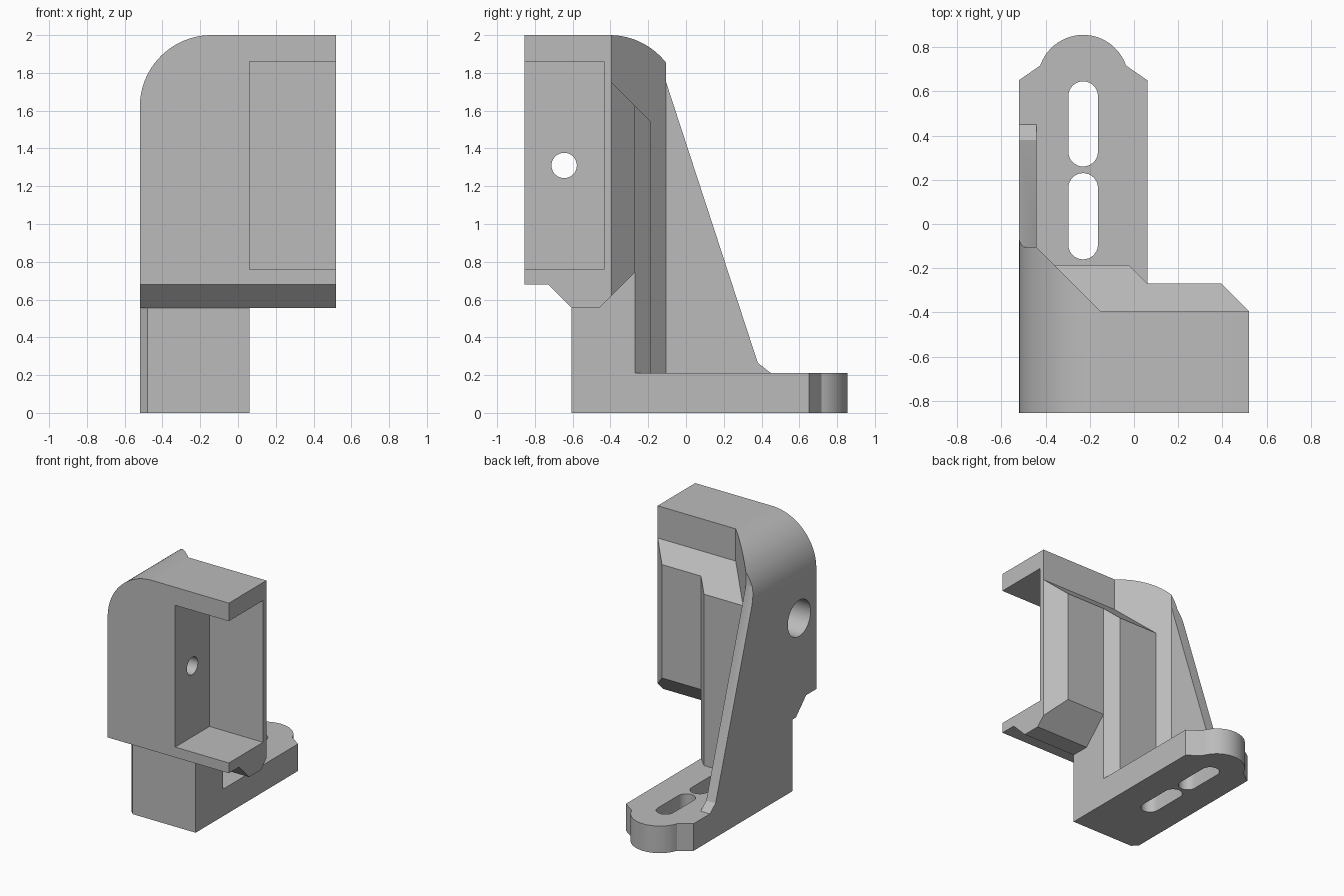
import bpy, bmesh
from math import sin, cos, pi, radians

cube = bpy.data.objects.get("Cube")
if cube:
    bpy.data.objects.remove(cube)

grey = bpy.data.materials.new("plain grey")
grey.use_nodes = True
GREY = (0.5, 0.5, 0.5, 1)
grey.diffuse_color = GREY
grey.node_tree.nodes["Principled BSDF"].inputs["Base Color"].default_value = GREY


def prism(name, points, axis, low, high):
    """Extrude a flat outline along one axis; points use the other two axes in order."""
    bm = bmesh.new()

    def place(p, d):
        return {"x": (d, *p), "y": (p[0], d, p[1]), "z": (*p, d)}[axis]

    face = bm.faces.new([bm.verts.new(place(p, low)) for p in points])
    new = bmesh.ops.extrude_face_region(bm, geom=[face])["geom"]
    shift = place((0, 0), high - low)
    bmesh.ops.translate(bm, vec=shift, verts=[v for v in new if isinstance(v, bmesh.types.BMVert)])
    bmesh.ops.recalc_face_normals(bm, faces=bm.faces)
    mesh = bpy.data.meshes.new(name)
    bm.to_mesh(mesh)
    bm.free()
    mesh.materials.append(grey)
    obj = bpy.data.objects.new(name, mesh)
    bpy.context.collection.objects.link(obj)
    return obj


def combine(target, operation, tool):
    """Apply an exact boolean and discard the tool."""
    mod = target.modifiers.new("combine", "BOOLEAN")
    mod.operation, mod.object, mod.solver = operation, tool, "EXACT"
    bpy.context.view_layer.objects.active = target
    bpy.ops.object.modifier_apply(modifier=mod.name)
    bpy.data.objects.remove(tool)


def arc(cx, cy, r, start, end, steps=24):
    angles = [radians(start + (end - start) * i / steps) for i in range(steps + 1)]
    return [(cx + r * cos(a), cy + r * sin(a)) for a in angles]


L, R = -0.52, 0.52          # outer sides
STEM = 0.06                 # inner side of the stem and foot
FRONT, BACK = -0.855, -0.395
WEB, WEB_Y = -0.44, -0.105  # thin side web

# Upper housing with a diagonal back corner and a stepped underside
body = prism("bracket_body", [(L, FRONT), (R, FRONT), (R, BACK), (-0.15, BACK),
                              (WEB, WEB_Y), (L, WEB_Y)], "z", 0.4, 2)
combine(body, "INTERSECT", prism("housing_side", [
    (-1, 0.68), (-0.73, 0.68), (-0.605, 0.555), (-0.46, 0.555),
    (-0.27, 0.745), (0, 1.015), (0, 2.1), (-1, 2.1)], "x", -1, 1))

# Raised pad on the back of the housing
pad = prism("back_pad", [(-0.25, -0.6), (R, -0.6), (R, BACK), (0.395, -0.27),
                         (-0.25, -0.27)], "z", 0.4, 1.9)
combine(pad, "INTERSECT", prism("pad_side", [
    (-0.58, 0.555), (-0.46, 0.555), (-0.2, 0.815), (-0.2, 1.555),
    (BACK, 1.75), (-0.58, 1.75)], "x", -1, 1))

# Stem joining the housing to the foot, with a sloped top
stem = prism("stem", [(-0.48, -0.605), (STEM, -0.605), (STEM, -0.27), (-0.025, -0.185),
                      (-0.36, -0.185), (WEB, WEB_Y), (L, WEB_Y), (L, -0.565)], "z", 0, 1.75)
combine(stem, "INTERSECT", prism("stem_side", [
    (-0.7, -0.1), (0, -0.1), (0, 1.355), (BACK, 1.75), (-0.7, 1.75)], "x", -1, 1))

# Foot plate with a rounded tab
foot = prism("foot", [(-0.48, -0.605), (STEM, -0.605), (STEM, 0.65)]
             + arc(-0.23, 0.65, 0.205, 19, 161)
             + [(L, 0.65), (L, -0.565)], "z", 0, 0.21)

# Sloping side gusset
gusset = prism("gusset", [(-0.3, 0.1), (0.45, 0.1), (0.45, 0.21), (0.38, 0.265),
                          (WEB_Y, 1.75), (-0.3, 1.75)], "x", L, WEB)

for part in (pad, stem, foot, gusset):
    combine(body, "UNION", part)

# Rounded upper corner
combine(body, "DIFFERENCE", prism("corner_cutter",
        arc(-0.14, 1.62, 0.38, 180, 90) + [(-0.14, 2.2), (-0.7, 2.2), (-0.7, 1.62)], "y", -1, 1))

# Pocket open to the front and side
combine(body, "DIFFERENCE", prism("pocket_cutter", [
    (STEM, -1), (0.7, -1), (0.7, -0.435), (STEM, -0.435)], "z", 0.76, 1.86))

# Screw hole with a wide outer bore
combine(body, "DIFFERENCE", prism("hole_cutter",
        arc(-0.645, 1.31, 0.067, 0, 350, 35), "x", -0.7, 0.2))
combine(body, "DIFFERENCE", prism("bore_cutter",
        arc(-0.645, 1.31, 0.14, 0, 350, 35), "x", -0.7, -0.1))

# Two adjusting slots in the foot
for low, high in ((-0.16, 0.23), (0.26, 0.645)):
    r = 0.067
    combine(body, "DIFFERENCE", prism("slot_cutter",
            arc(-0.23, high - r, r, 0, 180, 16) + arc(-0.23, low + r, r, 180, 360, 16),
            "z", -0.1, 0.4))

bpy.ops.object.select_all(action="DESELECT")
body.select_set(True)
bpy.context.view_layer.objects.active = body
bpy.ops.object.shade_smooth_by_angle(angle=radians(20))
